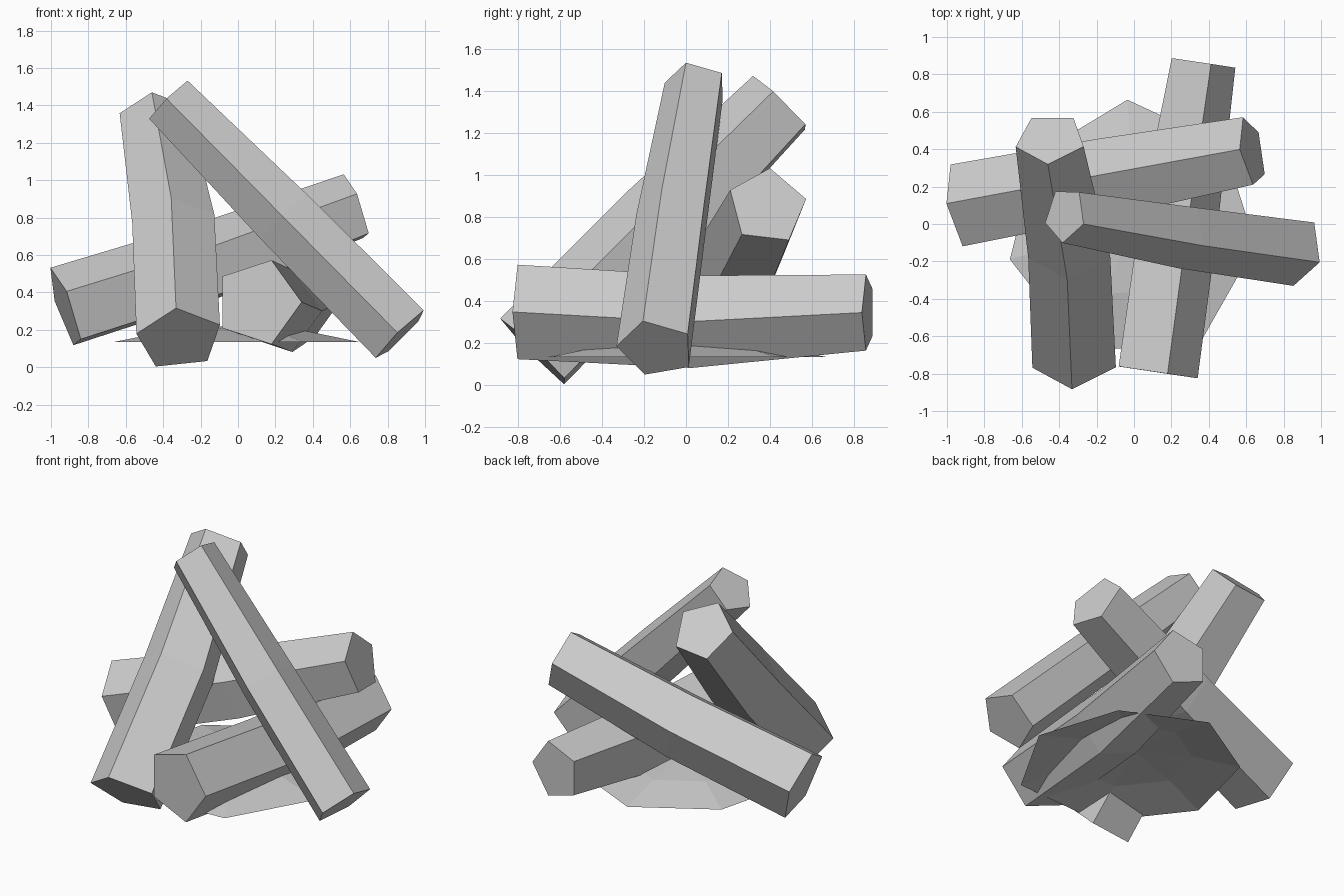
import bpy, bmesh
from math import sin, cos, tau, radians
from mathutils import Vector

if "Cube" in bpy.data.objects:
    bpy.data.objects.remove(bpy.data.objects["Cube"])


def finish(name, bm):
    bmesh.ops.recalc_face_normals(bm, faces=bm.faces)
    mesh = bpy.data.meshes.new(name)
    bm.to_mesh(mesh)
    bm.free()
    ob = bpy.data.objects.new(name, mesh)
    bpy.context.collection.objects.link(ob)
    return ob


def log(name, base, tip, r_base, r_tip, corner, sag, bulge):
    """Five-sided tapered log, slightly bent at its middle ring."""
    base, tip = Vector(base), Vector(tip)
    axis = (tip - base).normalized()
    u = Vector(corner)
    u = (u - axis * u.dot(axis)).normalized()
    v = axis.cross(u)
    middle = (base + tip) / 2 + Vector(sag)
    bm = bmesh.new()
    rings = []
    for c, r in ((base, r_base), (middle, (r_base + r_tip) / 2 + bulge), (tip, r_tip)):
        rings.append([bm.verts.new(c + r * (cos(tau * i / 5) * u + sin(tau * i / 5) * v))
                      for i in range(5)])
    for a, b in zip(rings, rings[1:]):
        for i in range(5):
            j = (i + 1) % 5
            bm.faces.new((a[i], a[j], b[j], b[i]))
    bm.faces.new(rings[0])
    bm.faces.new(rings[-1])
    return finish(name, bm)


# Four leaning logs
log("right_log", (0.87, -0.142, 0.174), (-0.368, 0.05, 1.428), 0.19, 0.152,
    (0.10, -0.05, 0.10), (0, -0.01, 0), 0.01)
log("left_log", (-0.315, -0.715, 0.152), (-0.447, 0.456, 1.336), 0.236, 0.192,
    (-0.015, -0.15, 0.15), (0.04, 0, 0), 0.018)
log("back_log", (-0.924, 0.095, 0.312), (0.63, 0.387, 0.85), 0.234, 0.193,
    (-0.06, 0.013, 0.185), (0, 0, -0.025), 0.01)
log("low_log", (0.107, -0.79, 0.348), (0.354, 0.864, 0.345), 0.236, 0.19,
    (0.989, -0.148, 0), (-0.01, 0, -0.045), 0.018)

# Shallow open mound of ash below the logs
rim_radii = (0.665, 0.64, 0.69, 0.735, 0.73, 0.66, 0.64)
bm = bmesh.new()
rim, inner = [], []
for i, r in enumerate(rim_radii):
    a = radians(93) + tau * i / 7
    rim.append(bm.verts.new((r * cos(a), r * sin(a), 0.135)))
    inner.append(bm.verts.new((0.55 * r * cos(a), 0.55 * r * sin(a), 0.195)))
apex = bm.verts.new((0, 0, 0.225))
for i in range(7):
    j = (i + 1) % 7
    bm.faces.new((rim[i], rim[j], inner[j], inner[i]))
    bm.faces.new((inner[i], inner[j], apex))
finish("ash_mound", bm)
